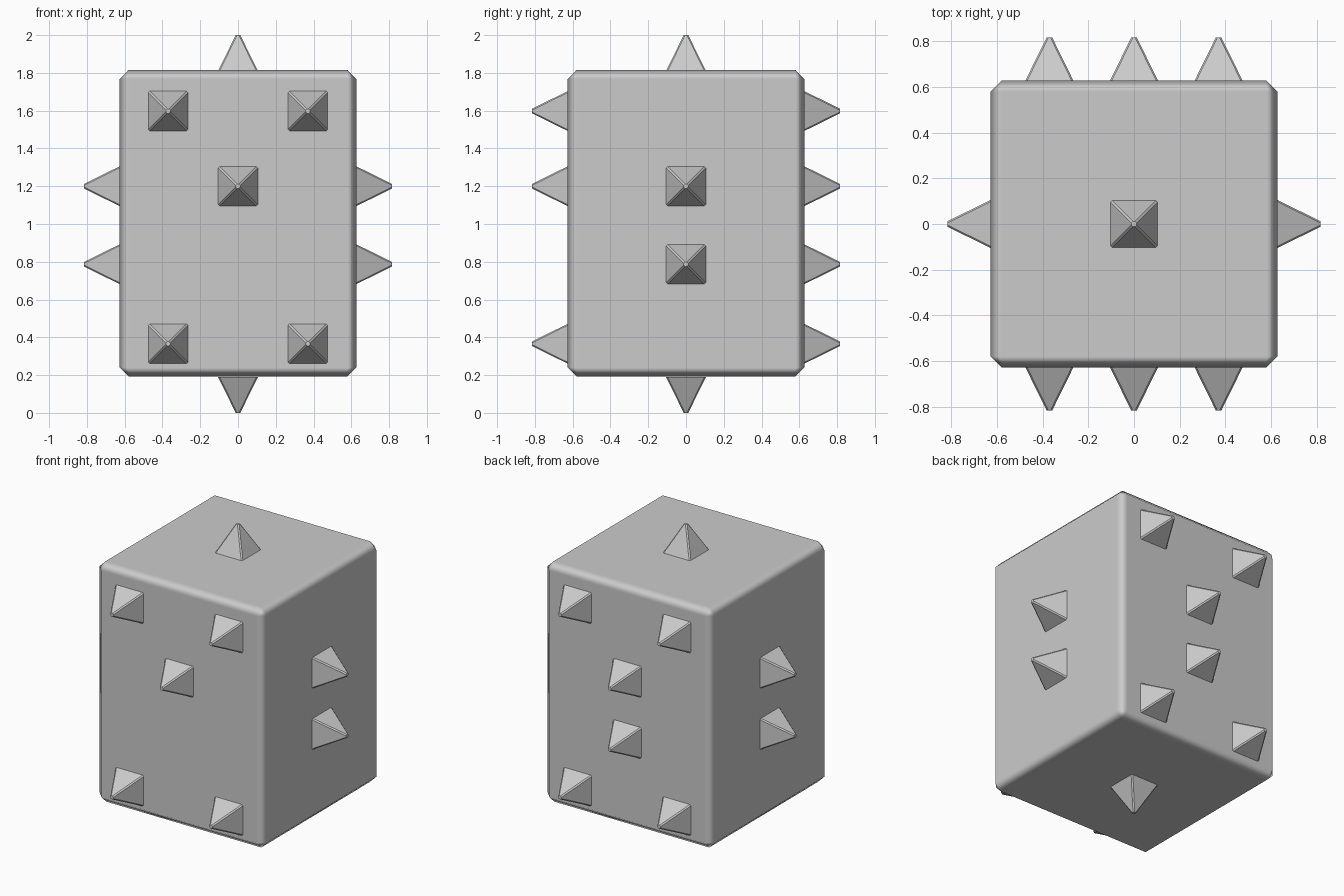
import bpy, bmesh, math
from mathutils import Matrix, Vector

if "Cube" in bpy.data.objects:
    bpy.data.objects.remove(bpy.data.objects["Cube"])

grey = bpy.data.materials.new("light_grey")
grey.diffuse_color = (0.6, 0.6, 0.6, 1)
grey.use_nodes = True
grey.node_tree.nodes["Principled BSDF"].inputs["Base Color"].default_value = grey.diffuse_color

HALF = 0.627                 # half width of the block
Z0, Z1 = 0.192, 1.816        # bottom and top of the block
HEIGHT = 0.189               # spike height


def finish(bm, name):
    mesh = bpy.data.meshes.new(name)
    bm.to_mesh(mesh)
    bm.free()
    mesh.materials.append(grey)
    obj = bpy.data.objects.new(name, mesh)
    bpy.context.collection.objects.link(obj)
    return obj


# Block body with chamfered, softly shaded edges
bm = bmesh.new()
bmesh.ops.create_cube(bm, size=1, matrix=Matrix.Translation((0, 0, (Z0 + Z1) / 2))
                      @ Matrix.Diagonal((2 * HALF, 2 * HALF, Z1 - Z0, 1)))
for f in bm.faces:
    f.smooth = True
body = finish(bm, "block_body")
bev = body.modifiers.new("edge_chamfer", 'BEVEL')
bev.width = 0.048
bev.segments = 1
bev.harden_normals = True


# Four-sided spike with a blunt tip and slightly softened corners
def spike(name, pos, direction):
    bm = bmesh.new()
    bmesh.ops.create_cone(bm, cap_ends=True, segments=4,
                          radius1=0.105 * math.sqrt(2), radius2=0.012 * math.sqrt(2),
                          depth=HEIGHT)
    bmesh.ops.rotate(bm, verts=bm.verts, matrix=Matrix.Rotation(math.pi / 4, 3, 'Z'))
    bmesh.ops.translate(bm, verts=bm.verts, vec=(0, 0, HEIGHT / 2))
    sides = [e for e in bm.edges if abs(e.verts[0].co.z - e.verts[1].co.z) > 0.1]
    bmesh.ops.bevel(bm, geom=sides, offset=0.007, segments=1, affect='EDGES')
    rot = Vector(direction).to_track_quat('Z', 'Y').to_matrix().to_4x4()
    bm.transform(Matrix.Translation(pos) @ rot)
    return finish(bm, name)


HIGH, UPPER, LOWER, LOW = 1.598, 1.2, 0.787, 0.366
corners = [(x, z) for x in (-0.37, 0.37) for z in (LOW, HIGH)]

# Front face: four corners plus one upper spike
for i, (x, z) in enumerate(corners + [(0, UPPER)]):
    spike(f"front_spike_{i + 1}", (x, -HALF, z), (0, -1, 0))

# Back face: four corners plus two centre spikes
for i, (x, z) in enumerate(corners + [(0, UPPER), (0, LOWER)]):
    spike(f"back_spike_{i + 1}", (x, HALF, z), (0, 1, 0))

# Side faces: two centre spikes each
for side, s in (("left", -1), ("right", 1)):
    for i, z in enumerate((UPPER, LOWER)):
        spike(f"{side}_spike_{i + 1}", (s * HALF, 0, z), (s, 0, 0))

# Top and bottom spikes
spike("top_spike", (0, 0, Z1 - 0.005), (0, 0, 1))
spike("bottom_spike", (0, 0, Z0 - 0.003), (0, 0, -1))
